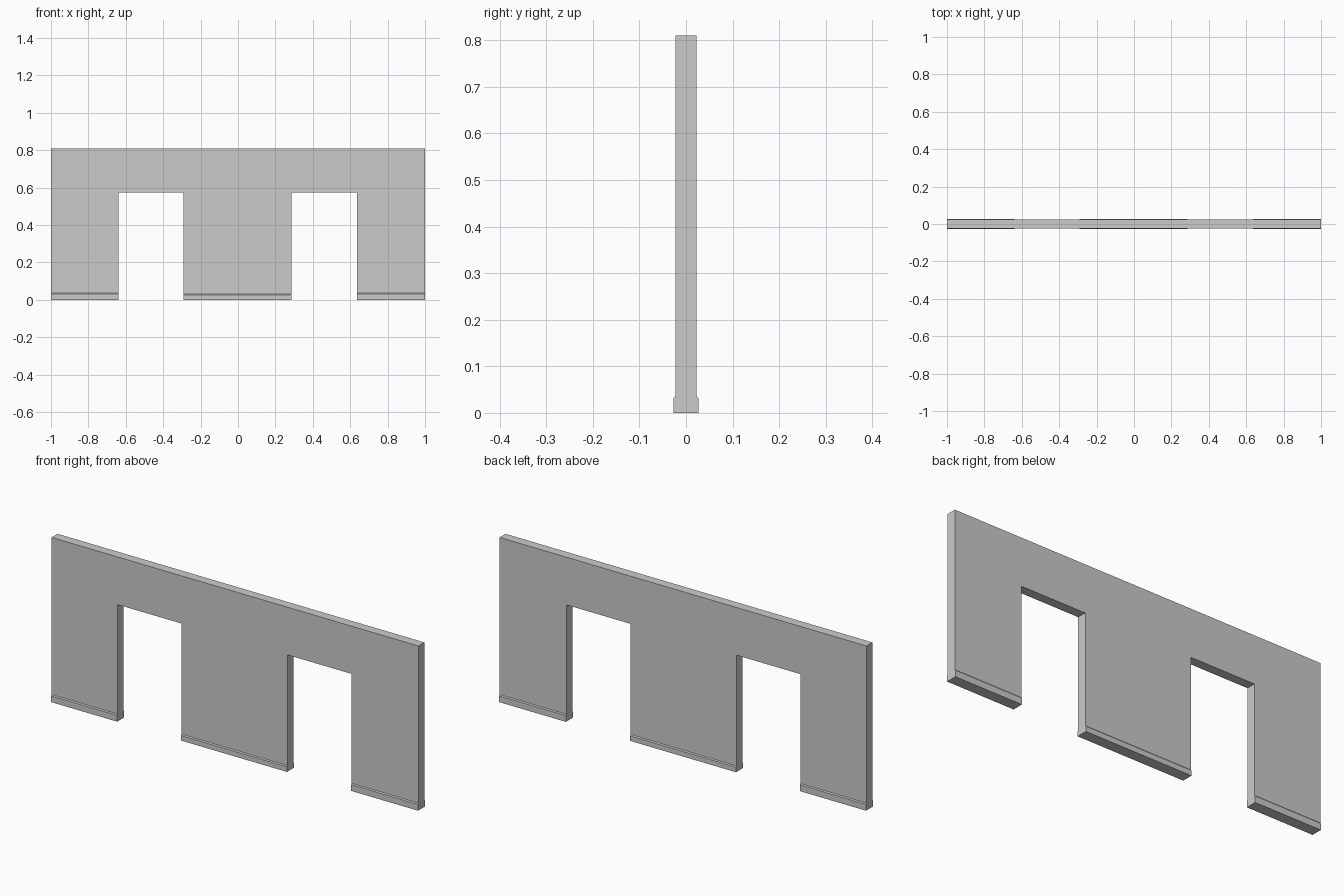
import bpy, bmesh
from mathutils import Vector

if "Cube" in bpy.data.objects:
    bpy.data.objects.remove(bpy.data.objects["Cube"])

HALF = 0.023      # half wall thickness
SKIRT = 0.027     # half thickness at the skirting
TOP = 0.81
DOOR_TOP = 0.575
PIERS = [(-1.0, -0.64), (-0.292, 0.286), (0.636, 1.0)]


def extrude_profile(name, points, offset):
    """Extrude a closed planar profile along an offset vector."""
    bm = bmesh.new()
    face = bm.faces.new([bm.verts.new(p) for p in points])
    ext = bmesh.ops.extrude_face_region(bm, geom=[face], use_keep_orig=True)
    moved = [g for g in ext["geom"] if isinstance(g, bmesh.types.BMVert)]
    bmesh.ops.translate(bm, verts=moved, vec=Vector(offset))
    bmesh.ops.recalc_face_normals(bm, faces=bm.faces)
    mesh = bpy.data.meshes.new(name)
    bm.to_mesh(mesh)
    bm.free()
    obj = bpy.data.objects.new(name, mesh)
    bpy.context.collection.objects.link(obj)
    return obj


# Wall with two door openings
outline = [(-1, TOP)]
for i, (x0, x1) in enumerate(PIERS):
    if i > 0:
        outline.append((x0, DOOR_TOP))
    outline += [(x0, 0), (x1, 0)]
    if i < len(PIERS) - 1:
        outline.append((x1, DOOR_TOP))
outline.append((1, TOP))
extrude_profile("wall", [(x, -HALF, z) for x, z in outline], (0, 2 * HALF, 0))

# Chamfered skirting boards on both faces of each pier
for name, (x0, x1), h in zip(("left", "middle", "right"), PIERS,
                             (0.036, 0.030, 0.036)):
    for side, s in (("front", -1), ("back", 1)):
        section = [(HALF, 0), (SKIRT, 0), (SKIRT, h - 0.005), (HALF, h)]
        extrude_profile(f"skirting_{name}_{side}",
                        [(x0, s * y, z) for y, z in section], (x1 - x0, 0, 0))
